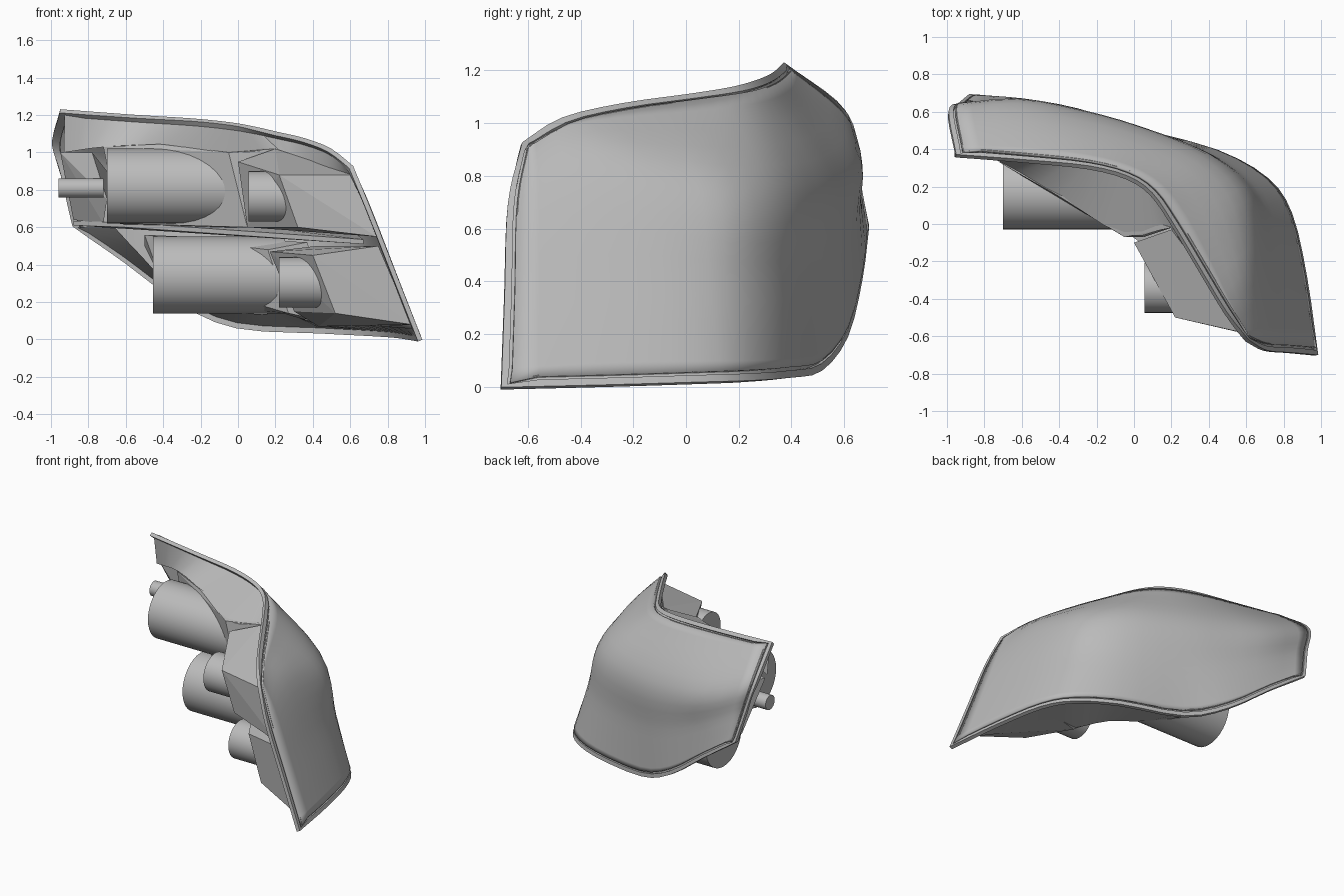
import bpy
import bmesh
from mathutils import Vector

if "Cube" in bpy.data.objects:
    bpy.data.objects.remove(bpy.data.objects["Cube"], do_unlink=True)

grey = bpy.data.materials.new("plain grey")
grey.use_nodes = True
grey.diffuse_color = (0.5, 0.5, 0.5, 1)
grey.node_tree.nodes["Principled BSDF"].inputs["Base Color"].default_value = (0.5, 0.5, 0.5, 1)


def finish(name, bm, angle=None):
    """Turn a bmesh into a named object, optionally smooth shaded."""
    mesh = bpy.data.meshes.new(name)
    bm.to_mesh(mesh)
    bm.free()
    mesh.materials.append(grey)
    obj = bpy.data.objects.new(name, mesh)
    bpy.context.collection.objects.link(obj)
    if angle:
        bpy.ops.object.select_all(action="DESELECT")
        obj.select_set(True)
        bpy.context.view_layer.objects.active = obj
        bpy.ops.object.shade_smooth_by_angle(angle=angle)
    return obj


def spline(points, steps=3):
    """Resample control points with a Catmull-Rom curve."""
    pts = [Vector(p) for p in points]
    pts = [pts[0] * 2 - pts[1]] + pts + [pts[-1] * 2 - pts[-2]]
    out = []
    for a, b, c, d in zip(pts, pts[1:], pts[2:], pts[3:]):
        for k in range(steps):
            u = k / steps
            out.append(0.5 * (2 * b + (c - a) * u + (2 * a - 5 * b + 4 * c - d) * u ** 2
                              + (3 * b - a - 3 * c + d) * u ** 3))
    return out + [pts[-2]]


# Lens surface: upper rail, shoulder and lower rail, from the inner end to the outer end
upper = spline([(-.95, .375, 1.235), (-.55, .345, 1.205), (-.24, .315, 1.185), (-.03, .26, 1.163),
                (.1, .17, 1.14), (.21, .01, 1.115), (.36, -.24, 1.08), (.5, -.47, 1.025),
                (.62, -.62, .93)])
shoulder = spline([(-.99, .61, 1.05), (-.62, .645, .9), (-.27, .585, .82), (.04, .5, .78),
                   (.36, .36, .77), (.55, .18, .77), (.61, -.04, .8), (.64, -.33, .83),
                   (.715, -.675, .7)])
lower = spline([(-.88, .70, .61), (-.6, .675, .41), (-.3, .62, .19), (0, .52, .06),
                (.45, .40, .035), (.72, .25, .025), (.85, .06, .02), (.93, -.28, .01),
                (.99, -.70, .0)])
grid = [spline([t, s, (s + b) / 2, b], 5) for t, s, b in zip(upper, shoulder, lower)]
ROWS, COLS = len(grid[0]) - 1, len(grid) - 1

# Boundary loop with outward direction and surface normal at each point
loop = ([(i, 0) for i in range(COLS)] + [(COLS, j) for j in range(ROWS)]
        + [(i, ROWS) for i in range(COLS, 0, -1)] + [(0, j) for j in range(ROWS, 0, -1)])
frames = []
for i, j in loop:
    ci, cj = min(max(i, 1), COLS - 1), min(max(j, 1), ROWS - 1)
    out = (grid[i][j] - grid[ci][cj]).normalized()
    nrm = (grid[ci][cj + 1] - grid[ci][cj - 1]).cross(grid[ci + 1][cj] - grid[ci - 1][cj])
    nrm.normalize()
    if nrm.dot(Vector((1, 1, .5))) < 0:
        nrm.negate()
    frames.append((grid[i][j].copy(), out, nrm))

# Lens shell, trimmed back to leave room for the rim
for (i, j), (p, out, nrm) in zip(loop, frames):
    grid[i][j] = p - out * .04
bm = bmesh.new()
verts = [[bm.verts.new(p) for p in col] for col in grid]
for i in range(COLS):
    for j in range(ROWS):
        bm.faces.new((verts[i][j], verts[i][j + 1], verts[i + 1][j + 1], verts[i + 1][j]))
bmesh.ops.recalc_face_normals(bm, faces=bm.faces)
bm.normal_update()
if verts[COLS // 2][ROWS // 2].normal.dot(Vector((1, 1, 0))) < 0:
    bmesh.ops.reverse_faces(bm, faces=bm.faces)
lens = finish("lens", bm, .7)
shell = lens.modifiers.new("thickness", "SOLIDIFY")
shell.thickness = .015
shell.offset = -1

# Rim: stepped profile swept round the lens edge, with a sunken groove
profile = [(-.045, 0), (-.045, -.03), (0, -.03), (0, -.005), (-.028, -.005), (-.028, -.02),
           (-.042, -.02), (-.042, 0)]
bm = bmesh.new()
rings = [[bm.verts.new(p + out * a + nrm * b) for a, b in profile] for p, out, nrm in frames]
for r, nxt in zip(rings, rings[1:] + rings[:1]):
    for k in range(len(profile)):
        m = (k + 1) % len(profile)
        bm.faces.new((r[k], r[m], nxt[m], nxt[k]))
bmesh.ops.recalc_face_normals(bm, faces=bm.faces)
finish("lens_rim", bm, .6)


def panel(name, rim_side, points):
    """Reflector surface from just inside the rim to a curve on the housings."""
    bm = bmesh.new()
    top = [bm.verts.new(p - out * .03 - nrm * .03) for p, out, nrm in rim_side]
    low = [bm.verts.new(p) for p in spline(points)]
    for k in range(COLS):
        bm.faces.new((top[k], low[k], low[k + 1], top[k + 1]))
    bmesh.ops.recalc_face_normals(bm, faces=bm.faces)
    finish(name, bm, .5)


# Reflector panels closing the gap between rim and housings
panel("upper_reflector", frames[:COLS + 1],
      [(-.93, .4, 1.0), (-.71, .33, 1.03), (-.4, .15, 1.04), (-.05, -.06, 1.0),
       (.19, -.02, 1.015), (.24, -.08, 1.0), (.36, -.24, .96), (.48, -.42, .92),
       (.62, -.59, .87)])
panel("lower_reflector", frames[COLS + ROWS:2 * COLS + ROWS + 1][::-1],
      [(-.66, .46, .6), (-.52, .42, .45), (-.3, .38, .24), (.05, .2, .14),
       (.25, .03, .14), (.43, -.1, .08), (.6, -.3, .09), (.8, -.5, .07), (.93, -.65, .06)])


def block(name, points):
    """Flat-sided housing wrapped round its corner points."""
    bm = bmesh.new()
    for p in points:
        bm.verts.new(p)
    bmesh.ops.convex_hull(bm, input=bm.verts)
    spare = [v for v in bm.verts if not v.link_faces]
    bmesh.ops.delete(bm, geom=spare, context="VERTS")
    bmesh.ops.recalc_face_normals(bm, faces=bm.faces)
    finish(name, bm)


# Reflector housings
block("upper_main_housing", [(-.72, .33, 1.03), (-.42, .16, 1.045), (-.05, -.07, 1.0),
                             (.2, -.02, 1.02), (-.64, .34, .62), (.05, -.07, .6),
                             (.2, -.02, .6), (.25, .25, .6), (-.5, .5, .6)])
block("upper_side_housing", [(0, -.1, .95), (.2, -.03, 1.02), (.22, -.5, .88),
                             (.05, -.1, .6), (.32, -.5, .6), (.62, -.59, .88),
                             (.74, -.62, .55), (.45, .02, .58)])
block("lower_main_housing", [(-.5, .41, .56), (.16, .02, .48), (.37, .08, .52),
                             (-.42, .41, .34), (.27, .03, .14), (.5, .1, .09),
                             (-.15, .42, .18), (.1, .42, .5), (-.5, .5, .5)])
block("lower_side_housing", [(.17, -.05, .47), (.42, .0, .5), (.4, -.45, .45),
                             (.3, -.05, .15), (.52, -.48, .14), (.75, -.6, .5),
                             (.93, -.65, .08), (.8, .0, .07), (.43, -.1, .07)])
block("inner_end_housing", [(-.95, .45, 1.0), (-.78, .42, 1.0), (-.7, .42, .75),
                            (-.72, .5, .62), (-.88, .62, .64), (-.9, .55, 1.0),
                            (-.7, .55, .9)])

# Thin shelf between the upper and lower housings
edge = [(-.88, .64, .61), (-.6, .37, .6), (.1, .03, .58), (.67, -.57, .51),
        (.62, .08, .55), (.0, .48, .58)]
block("divider_shelf", edge + [(x, y, z + .025) for x, y, z in edge])


def lamp(name, x0, x1, y, z, radius):
    """Lamp barrel lying along x."""
    bm = bmesh.new()
    bmesh.ops.create_cone(bm, cap_ends=True, segments=32, radius1=radius,
                          radius2=radius, depth=x1 - x0)
    for v in bm.verts:
        v.co = Vector(((x0 + x1) / 2 + v.co.z, y + v.co.x, z + v.co.y))
    finish(name, bm, .6)


# Lamp barrels
lamp("upper_main_lamp", -.7, -.01, .17, .82, .2)
lamp("lower_main_lamp", -.455, .25, .22, .345, .205)
lamp("upper_side_lamp", .055, .27, -.34, .765, .135)
lamp("lower_side_lamp", .22, .49, -.29, .305, .135)
lamp("inner_end_lamp", -.96, -.72, .41, .81, .052)
